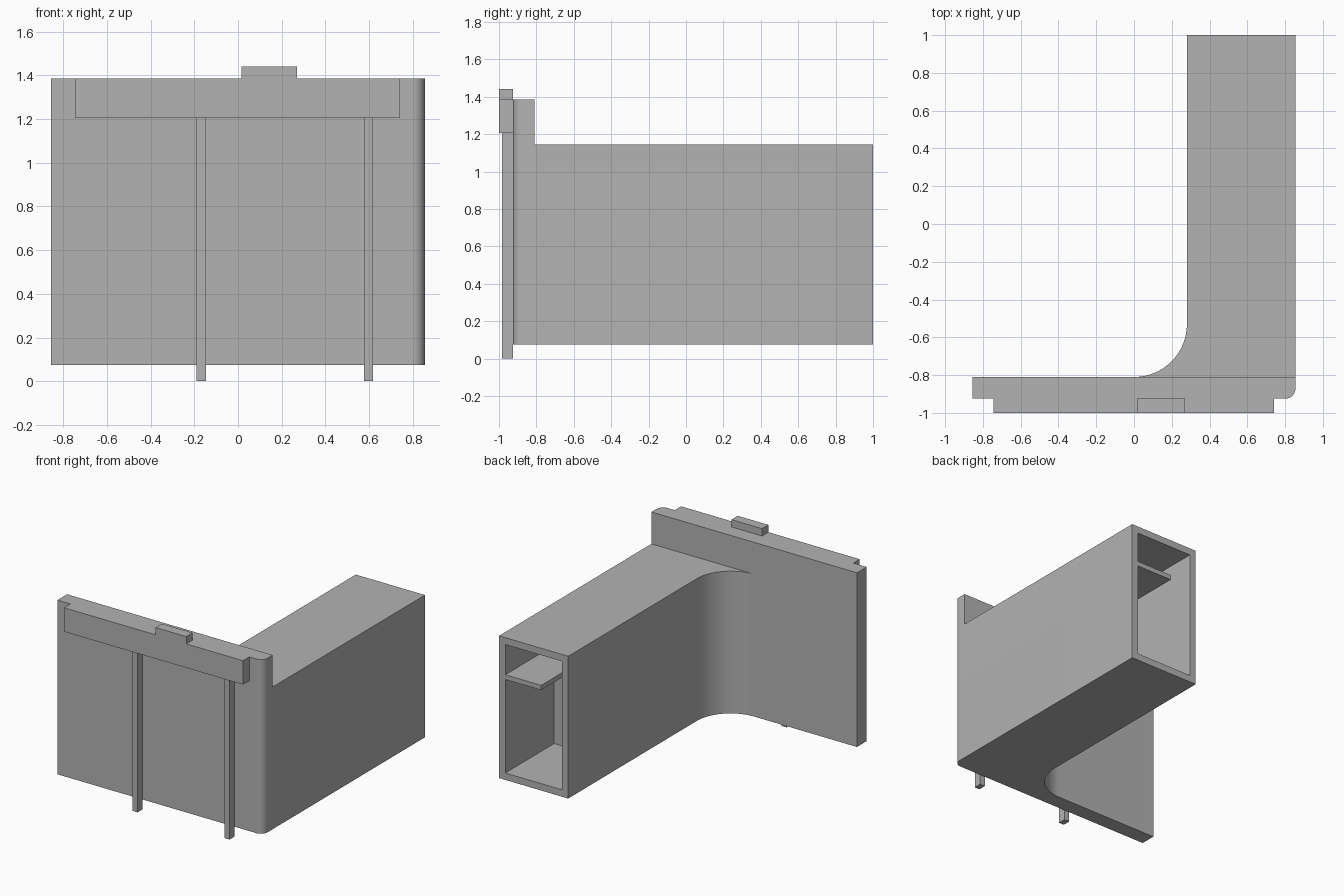
import bpy
import bmesh
from math import cos, sin, pi, radians

cube = bpy.data.objects.get("Cube")
if cube:
    bpy.data.objects.remove(cube, do_unlink=True)

grey = bpy.data.materials.new("plain grey")
grey.use_nodes = True
grey.diffuse_color = (0.45, 0.45, 0.45, 1)
grey.node_tree.nodes["Principled BSDF"].inputs["Base Color"].default_value = grey.diffuse_color


def prism(name, outline, z0, z1):
    """Extrude a counter-clockwise plan outline from z0 to z1."""
    bm = bmesh.new()
    face = bm.faces.new([bm.verts.new((x, y, z0)) for x, y in outline])
    up = bmesh.ops.extrude_face_region(bm, geom=[face])["geom"]
    bmesh.ops.translate(bm, vec=(0, 0, z1 - z0),
                        verts=[g for g in up if isinstance(g, bmesh.types.BMVert)])
    bmesh.ops.recalc_face_normals(bm, faces=bm.faces)
    mesh = bpy.data.meshes.new(name)
    bm.to_mesh(mesh)
    bm.free()
    mesh.materials.append(grey)
    obj = bpy.data.objects.new(name, mesh)
    bpy.context.collection.objects.link(obj)
    return obj


def box(name, x0, x1, y0, y1, z0, z1):
    return prism(name, [(x0, y0), (x1, y0), (x1, y1), (x0, y1)], z0, z1)


def arc(cx, cy, r, start, end, steps):
    angles = [start + (end - start) * i / steps for i in range(steps + 1)]
    return [(cx + r * cos(a), cy + r * sin(a)) for a in angles]


def select_only(obj):
    bpy.ops.object.select_all(action="DESELECT")
    obj.select_set(True)
    bpy.context.view_layer.objects.active = obj


def cut(obj, cutter):
    cutter.hide_render = True
    mod = obj.modifiers.new("cut", "BOOLEAN")
    mod.operation = "DIFFERENCE"
    mod.solver = "EXACT"
    mod.object = cutter
    select_only(obj)
    bpy.ops.object.modifier_apply(modifier=mod.name)
    bpy.data.objects.remove(cutter, do_unlink=True)


RIGHT, LEFT = -0.855, 0.855      # outer x limits
FRONT, BACK = -0.925, -0.81      # front panel thickness
INNER = 0.28                     # inner side of the arm
BASE, ARM_TOP, TOP = 0.075, 1.145, 1.385
CORNER, FILLET = 0.055, 0.28

# L-shaped body: panel with rounded corner, arm and inner fillet
plan = [(RIGHT, FRONT)]
plan += arc(LEFT - CORNER, FRONT + CORNER, CORNER, -pi / 2, 0, 12)
plan += [(LEFT, 1), (INNER, 1)]
plan += arc(INNER - FILLET, BACK + FILLET, FILLET, 0, -pi / 2, 24)
plan += [(RIGHT, BACK)]
body = prism("panel_and_arm", plan, BASE, TOP)

# Lower the arm, then hollow out its back end
cut(body, box("arm_top_cutter", -0.1, 1, BACK, 1.1, ARM_TOP, TOP + 0.1))
WALL, POCKET = 0.052, 0.42
cut(body, box("pocket_cutter", INNER + WALL, LEFT - WALL, POCKET, 1.1,
              BASE + WALL, ARM_TOP - WALL))
select_only(body)
bpy.ops.object.shade_smooth_by_angle(angle=radians(30))

# Shelf inside the pocket
box("pocket_shelf", 0.505, LEFT - WALL, POCKET, 1, 0.83, 0.866)

# Rail, tab and two posts on the front
box("front_rail", -0.745, 0.742, -1, FRONT, 1.205, TOP)
box("rail_tab", 0.015, 0.27, -1, FRONT, TOP, 1.44)
for name, x in (("right_post", -0.168), ("left_post", 0.597)):
    box(name, x - 0.021, x + 0.021, -0.983, FRONT, 0, 1.205)
